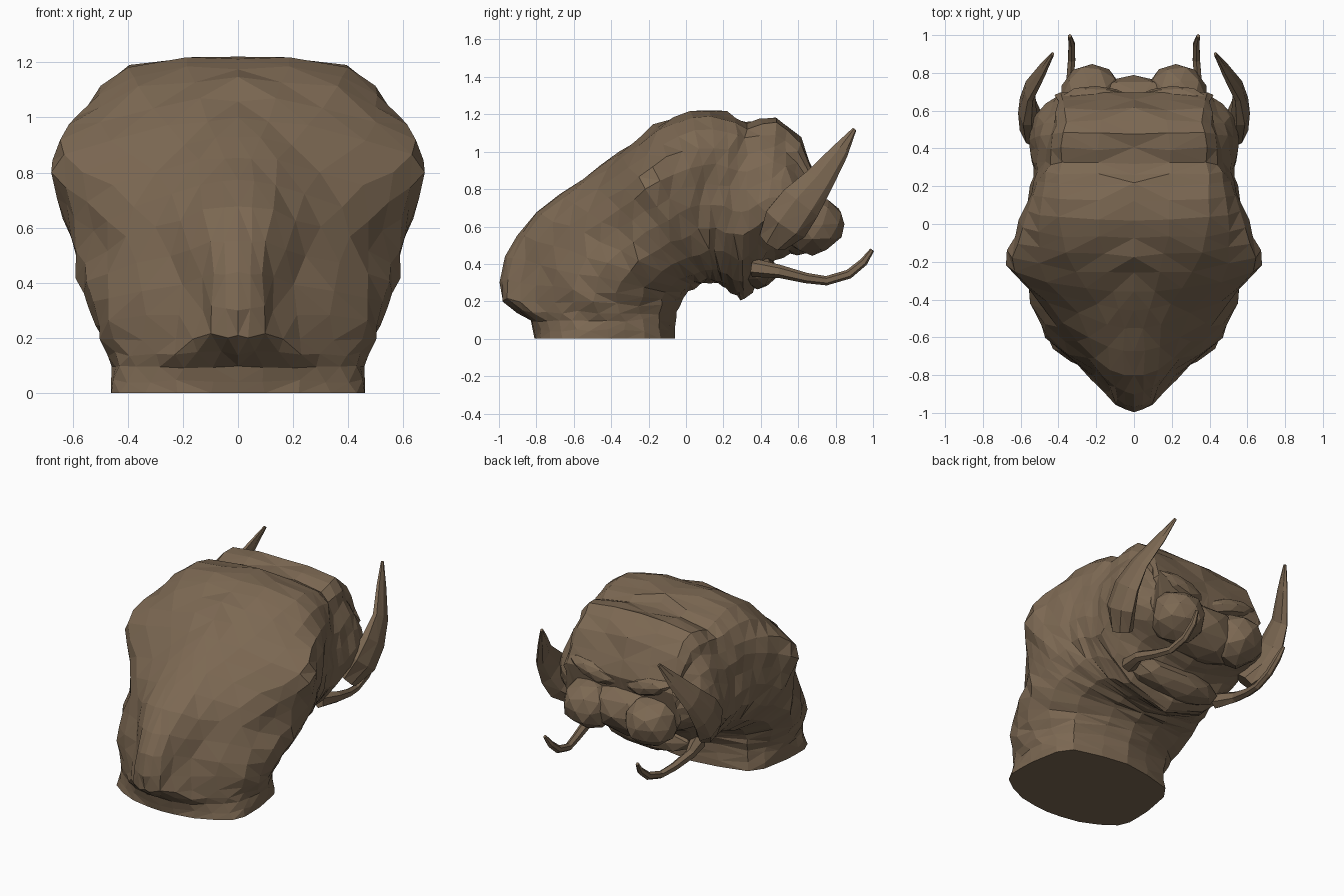
import bpy, bmesh, math, random
from mathutils import Vector, Matrix

if "Cube" in bpy.data.objects:
    bpy.data.objects.remove(bpy.data.objects["Cube"])

random.seed(4)
hide = bpy.data.materials.new("brown_hide")
hide.diffuse_color = (0.2, 0.138, 0.085, 1)
hide.use_nodes = True
hide.node_tree.nodes["Principled BSDF"].inputs["Base Color"].default_value = hide.diffuse_color


def finish(name, bm, mirror=True):
    """Triangulated flat-shaded object, mirrored across x = 0."""
    bmesh.ops.triangulate(bm, faces=bm.faces[:])
    bmesh.ops.recalc_face_normals(bm, faces=bm.faces[:])
    me = bpy.data.meshes.new(name)
    bm.to_mesh(me)
    bm.free()
    me.materials.append(hide)
    ob = bpy.data.objects.new(name, me)
    bpy.context.collection.objects.link(ob)
    if mirror:
        m = ob.modifiers.new("mirror", 'MIRROR')
        m.merge_threshold = 0.001
    return ob


def smooth(pts):
    """Insert a Catmull-Rom midpoint between neighbouring points."""
    out = []
    for i in range(len(pts) - 1):
        a, b = pts[max(i - 1, 0)], pts[i]
        c, d = pts[i + 1], pts[min(i + 2, len(pts) - 1)]
        out += [b, (b + c) * 0.5625 - (a + d) * 0.0625]
    return out + [pts[-1]]


def jitter(v, a):
    return v + Vector([random.uniform(-a, a) for _ in range(3)])


def skin(bm, rows, closed=False):
    """Skin rows of points and cap both ends."""
    grid = [[bm.verts.new(p) for p in r] for r in rows]
    n = len(rows[0])
    for r, s in zip(grid, grid[1:]):
        for j in range(n if closed else n - 1):
            k = (j + 1) % n
            bm.faces.new((r[j], r[k], s[k], s[j]))
    bm.faces.new(grid[0])
    bm.faces.new(grid[-1][::-1])


# Hunched neck and head: slices from top line to underside
# (top y, z, bottom y, z, half widths down the slice)
SLICES = [
    (-.81, 0, -.06, 0, .22, .43, .46, .44, .36),
    (-.83, .10, -.06, .10, .20, .37, .45, .45, .35),
    (-.99, .21, -.04, .17, .10, .23, .46, .48, .35),
    (-.97, .44, -.01, .22, .09, .21, .47, .54, .36),
    (-.80, .68, .05, .27, .12, .31, .48, .58, .38),
    (-.55, .86, .10, .29, .15, .45, .59, .58, .38),
    (-.36, 1.00, .15, .29, .25, .64, .65, .58, .37),
    (-.17, 1.14, .20, .28, .36, .61, .62, .55, .36),
    (.02, 1.22, .24, .25, .40, .56, .57, .53, .34),
    (.21, 1.21, .29, .21, .40, .51, .53, .51, .27),
    (.32, 1.165, .35, .25, .39, .47, .53, .51, .29),
    (.48, 1.18, .42, .38, .37, .44, .53, .54, .34),
    (.61, 1.07, .52, .44, .37, .41, .50, .53, .32),
    (.70, .85, .62, .48, .38, .40, .42, .40, .26),
]
DEPTHS = (0, .04, .2, .4, .65, .9, 1)
columns = [[] for _ in DEPTHS]
for ty, tz, by, bz, *w in SLICES:
    for col, t, x in zip(columns, DEPTHS, [0] + w + [0]):
        col.append(Vector((x, ty + (by - ty) * t, tz + (bz - tz) * t)))
rows = [smooth(list(r)) for r in zip(*[smooth(c) for c in columns])]
for i, r in enumerate(rows):
    for j, p in enumerate(r):
        if i:
            r[j] = jitter(p, 0.010)
        if j in (0, len(r) - 1):
            r[j].x = 0
        r[j].x = max(r[j].x, 0)
    # shallow notched seam along the back
    if i % 2 and i > 3:
        r[0].z -= 0.012
bm = bmesh.new()
skin(bm, rows)
finish("neck_and_head", bm)


def sweep(name, path, sides):
    """Tapered limb along (x, y, z, depth, thickness) stations."""
    rows = []
    pts = [Vector(p[:3]) for p in path]
    for i, (p, s) in enumerate(zip(pts, path)):
        d = (pts[min(i + 1, len(pts) - 1)] - pts[max(i - 1, 0)]).normalized()
        side = (Vector((1, 0, 0)) - d * d.x).normalized()
        up = d.cross(side)
        rows.append([p + up * s[3] * math.cos(a) + side * s[4] * math.sin(a)
                     for a in [2 * math.pi * k / sides for k in range(sides)]])
    bm = bmesh.new()
    skin(bm, rows, True)
    finish(name, bm)


# Swept-up pointed ears
sweep("ear", [(.48, .46, .52, .08, .06), (.545, .53, .62, .13, .065),
              (.565, .61, .73, .12, .05), (.55, .71, .85, .085, .03),
              (.48, .82, 1.00, .05, .02), (.43, .90, 1.12, .012, .008)], 7)
# Long tusks curling up at the tip
sweep("tusk", [(.34, .36, .38, .05, .05), (.38, .50, .36, .035, .03),
               (.36, .64, .325, .028, .025), (.34, .75, .31, .025, .022),
               (.33, .87, .345, .025, .022), (.33, .95, .41, .022, .02),
               (.34, .995, .475, .012, .01)], 6)


def lump(name, loc, size, tilt=0, mirror=True):
    bm = bmesh.new()
    bmesh.ops.create_icosphere(bm, subdivisions=2, radius=1)
    mat = (Matrix.Translation(loc) @ Matrix.Rotation(tilt, 4, 'Y')
           @ Matrix.Diagonal((*size, 1)))
    for v in bm.verts:
        v.co = jitter(mat @ v.co, 0.009)
    finish(name, bm, mirror)


# Face: bulging cheeks, slanted brows, broad muzzle and low jaw
lump("cheek", (.225, .67, .61), (.17, .18, .16))
lump("brow", (.2, .64, .83), (.20, .09, .07), -0.25)
lump("muzzle", (0, .60, .62), (.36, .18, .17), 0, False)
lump("lower_jaw", (0, .38, .37), (.32, .11, .10), 0, False)
